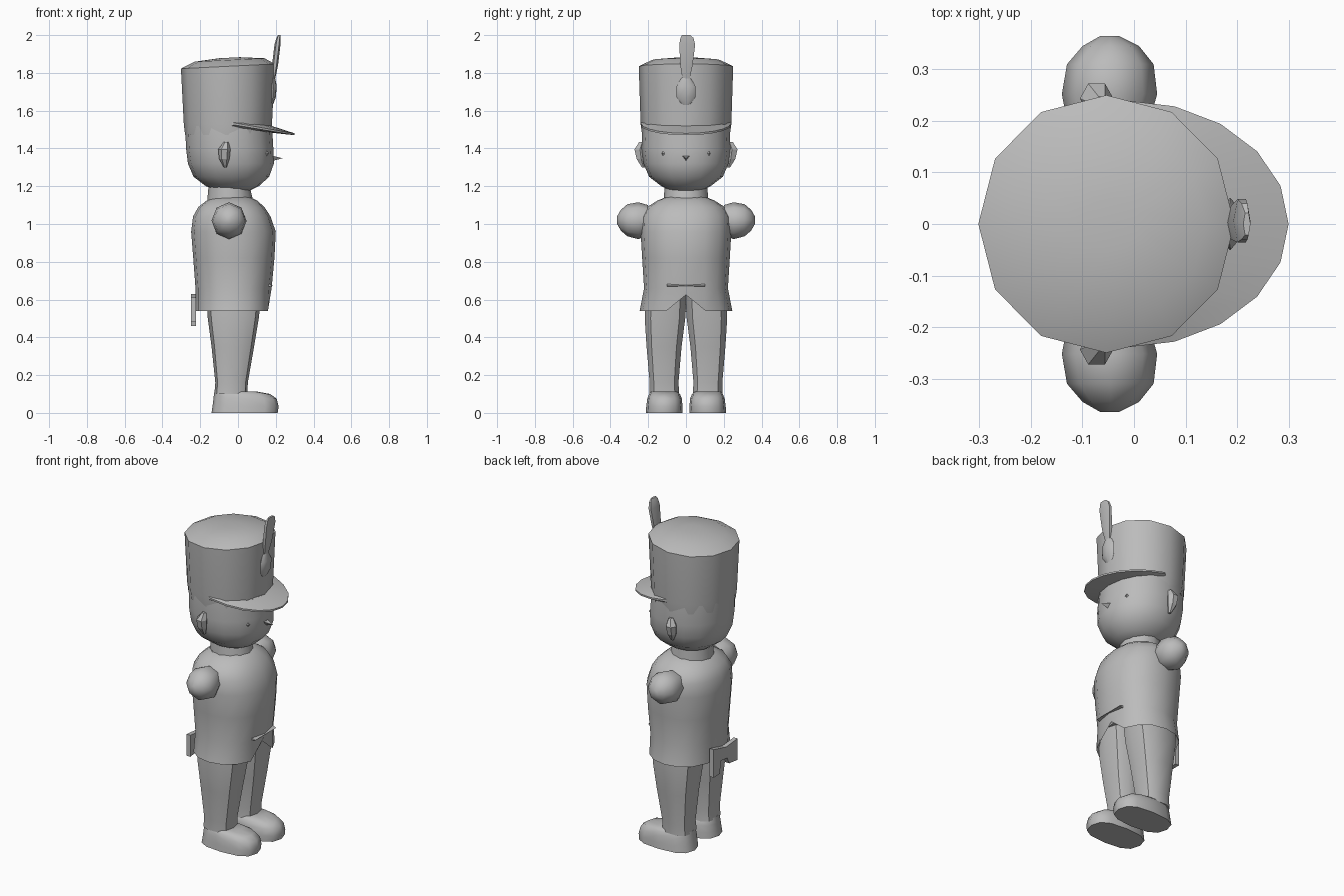
import bpy, bmesh, math
from mathutils import Vector

grey = bpy.data.materials.new("plain grey")
grey.diffuse_color = (0.5, 0.5, 0.5, 1)


def make(name, verts, faces, angle=40):
    me = bpy.data.meshes.new(name)
    me.from_pydata(verts, [], faces)
    bm = bmesh.new()
    bm.from_mesh(me)
    bmesh.ops.recalc_face_normals(bm, faces=bm.faces)
    bm.to_mesh(me)
    bm.free()
    me.materials.append(grey)
    ob = bpy.data.objects.new(name, me)
    bpy.context.collection.objects.link(ob)
    bpy.ops.object.select_all(action='DESELECT')
    ob.select_set(True)
    bpy.context.view_layer.objects.active = ob
    if angle:
        bpy.ops.object.shade_smooth_by_angle(angle=math.radians(angle))
    return ob


def loft(name, rings, n, power=2.0, place=lambda v, ring, i: v, angle=40):
    """Rings are (height, x min, x max, y min, y max), joined bottom to top."""
    verts, faces = [], []
    for k, (z, x0, x1, y0, y1) in enumerate(rings):
        for i in range(n):
            a = 2 * math.pi * i / n
            c, s = math.cos(a), math.sin(a)
            x = math.copysign(abs(c) ** (2 / power), c) * (x1 - x0) / 2
            y = math.copysign(abs(s) ** (2 / power), s) * (y1 - y0) / 2
            verts.append(place(Vector((x + (x0 + x1) / 2, y + (y0 + y1) / 2, z)), k, i))
    for k in range(len(rings) - 1):
        for i in range(n):
            j = (i + 1) % n
            faces.append((k * n + i, k * n + j, k * n + n + j, k * n + n + i))
    faces.append(tuple(range(n)))
    faces.append(tuple((len(rings) - 1) * n + i for i in range(n)))
    return make(name, verts, faces, angle)


# Head, slightly flattened at the face
loft("head", [(1.175, -0.10, 0.06, -0.08, 0.08), (1.20, -0.17, 0.11, -0.13, 0.13),
              (1.25, -0.235, 0.165, -0.195, 0.195), (1.32, -0.265, 0.19, -0.225, 0.225),
              (1.40, -0.275, 0.187, -0.235, 0.235), (1.52, -0.28, 0.18, -0.23, 0.23)],
     16, 2.1, angle=60)

# Tall hat, leaning up towards the front, with a shallow dome
def tilt(v, k, i):
    if k >= 2:
        v.z += 0.05 * (v.x + 0.05)
    return v

loft("hat", [(1.47, -0.28, 0.175, -0.232, 0.232), (1.53, -0.287, 0.18, -0.24, 0.24),
             (1.835, -0.302, 0.195, -0.25, 0.25), (1.868, -0.23, 0.14, -0.18, 0.18),
             (1.88, -0.10, 0.01, -0.05, 0.05)], 12, 2.05, tilt, 35)

# Sloping visor, a wedge-shaped half ring
verts, faces = [], []
steps = 10
for i in range(steps + 1):
    a = math.pi * (i / steps - 0.5)
    c, s = math.cos(a), math.sin(a)
    verts += [(-0.05 + 0.21 * c, 0.225 * s, 1.545 - 0.02 * c),
              (-0.02 + 0.32 * c, 0.24 * s, 1.535 - 0.055 * c),
              (-0.02 + 0.32 * c, 0.24 * s, 1.525 - 0.055 * c),
              (-0.05 + 0.21 * c, 0.225 * s, 1.515 - 0.03 * c)]
for i in range(steps):
    for q in range(4):
        r = (q + 1) % 4
        faces.append((4 * i + q, 4 * i + r, 4 * i + 4 + r, 4 * i + 4 + q))
faces += [(0, 1, 2, 3), tuple(4 * steps + q for q in range(4))]
make("visor", verts, faces)

# Feather and its badge on the hat front
loft("feather", [(1.76, 0.175, 0.195, -0.02, 0.02), (1.84, 0.18, 0.212, -0.035, 0.04),
                 (1.95, 0.193, 0.225, -0.042, 0.055), (1.985, 0.203, 0.226, -0.035, 0.045),
                 (2.0, 0.212, 0.226, -0.025, 0.025)], 6, angle=30)
loft("hat_badge", [(1.63, 0.165, 0.185, -0.02, 0.02), (1.67, 0.17, 0.2, -0.05, 0.05),
                   (1.73, 0.17, 0.205, -0.05, 0.05), (1.78, 0.17, 0.195, -0.02, 0.02)],
     8, angle=50)

# Nose
make("nose", [(0.235, 0, 1.348), (0.17, -0.025, 1.365), (0.17, 0.025, 1.365), (0.17, 0, 1.33)],
     [(0, 1, 2), (0, 2, 3), (0, 3, 1), (1, 2, 3)], 0)

for side, tag in ((1, "left"), (-1, "right")):
    # Ear
    loft("ear_" + tag, [(1.30, -0.075, -0.06, 0.215 * side, 0.235 * side),
                        (1.345, -0.10, -0.045, 0.21 * side, 0.265 * side),
                        (1.395, -0.105, -0.04, 0.21 * side, 0.277 * side),
                        (1.435, -0.075, -0.05, 0.21 * side, 0.25 * side)], 6, angle=0)
    # Eye, a raised diamond on the face
    make("eye_" + tag, [(0.153, 0.09 * side, 1.37), (0.13, 0.115 * side, 1.41),
                        (0.11, 0.14 * side, 1.37), (0.13, 0.115 * side, 1.33),
                        (0.162, 0.125 * side, 1.375)],
         [(0, 1, 4), (1, 2, 4), (2, 3, 4), (3, 0, 4), (0, 1, 2, 3)], 0)

    # Rounded arm stub, lofted sideways out of the shoulder
    loft("arm_" + tag, [(0.20, -0.13, 0.03, -0.08, 0.08), (0.252, -0.14, 0.045, -0.10, 0.095),
                        (0.31, -0.13, 0.038, -0.085, 0.085), (0.345, -0.10, 0.01, -0.055, 0.055),
                        (0.365, -0.065, -0.03, -0.02, 0.02)], 8,
         place=lambda v, k, i: Vector((v.x, v.z * side, 1.02 + v.y)), angle=45)

    flip = lambda v, k, i: Vector((v.x, v.y * side, v.z))
    # Leg
    loft("leg_" + tag, [(0.10, -0.125, 0.05, 0.033, 0.195), (0.16, -0.12, 0.052, 0.037, 0.195),
                        (0.35, -0.14, 0.085, 0.02, 0.212), (0.50, -0.16, 0.11, 0.0, 0.222),
                        (0.64, -0.17, 0.125, -0.005, 0.215)], 10, 2.8, flip, 45)
    # Shoe
    loft("shoe_" + tag, [(0, -0.14, 0.21, 0.018, 0.213), (0.035, -0.135, 0.215, 0.018, 0.21),
                         (0.075, -0.13, 0.205, 0.022, 0.205), (0.10, -0.127, 0.17, 0.032, 0.195),
                         (0.113, -0.125, 0.10, 0.045, 0.185)], 12, 2.7, flip, 45)

# Neck
loft("neck", [(1.10, -0.165, 0.085, -0.12, 0.12), (1.21, -0.155, 0.06, -0.112, 0.112)], 12)

# Coat body, hollow below, with the hem cut up at the front centre
def front_notch(v, k, i):
    if k == 1 and i == 0:
        v.z += 0.085
        v.x -= 0.01
    return v

loft("coat", [(0.64, -0.18, 0.13, -0.20, 0.20), (0.54, -0.225, 0.172, -0.245, 0.245),
              (0.66, -0.225, 0.178, -0.222, 0.222), (0.82, -0.237, 0.193, -0.232, 0.232),
              (0.96, -0.248, 0.20, -0.24, 0.24), (1.04, -0.238, 0.172, -0.235, 0.235),
              (1.09, -0.21, 0.14, -0.205, 0.205), (1.125, -0.165, 0.10, -0.15, 0.15),
              (1.145, -0.12, 0.06, -0.10, 0.10)], 16, 2.25, front_notch, 50)

# Belt crease across the coat front
make("belt_edge", [(x, y, z) for x, z in ((0.16, 0.685), (0.186, 0.673), (0.16, 0.668))
                   for y in (-0.1, 0.1)],
     [(0, 1, 3, 2), (2, 3, 5, 4), (4, 5, 1, 0), (0, 2, 4), (1, 5, 3)], 0)

# Notched coat tail at the back
outline = [(-0.14, 0.61), (-0.03, 0.60), (0.09, 0.63), (0.09, 0.46), (0.03, 0.46),
           (0.02, 0.535), (-0.04, 0.53), (-0.06, 0.49), (-0.14, 0.48)]
n = len(outline)
make("coat_tail", [(x, y, z) for x in (-0.248, -0.222) for y, z in outline],
     [tuple(range(n)), tuple(range(n, 2 * n))] +
     [(i, (i + 1) % n, n + (i + 1) % n, n + i) for i in range(n)], 0)
